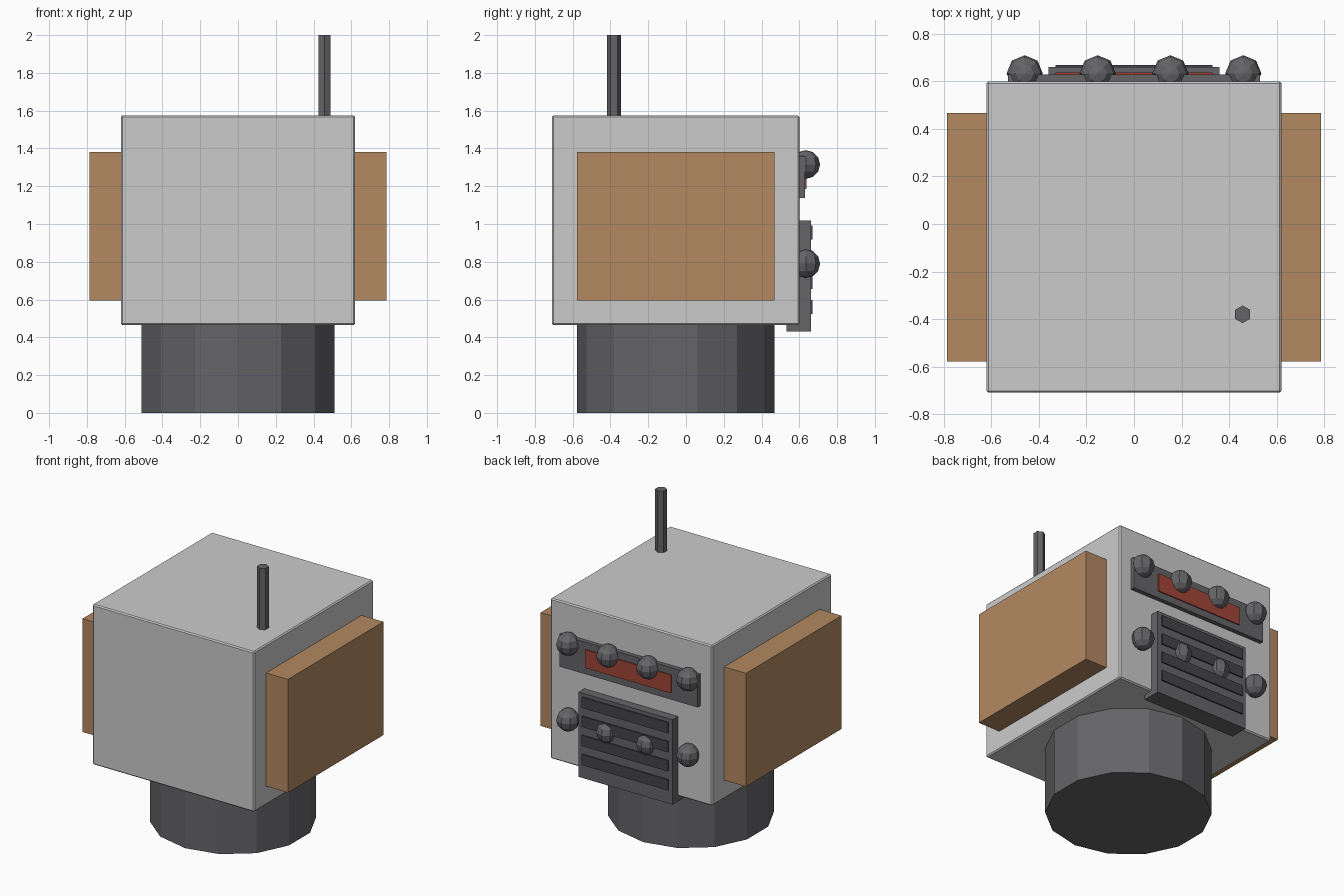
import bpy

if "Cube" in bpy.data.objects:
    bpy.data.objects.remove(bpy.data.objects["Cube"])


def paint(name, colour):
    mat = bpy.data.materials.new(name)
    mat.diffuse_color = (*colour, 1)
    mat.use_nodes = True
    mat.node_tree.nodes["Principled BSDF"].inputs["Base Color"].default_value = mat.diffuse_color
    return mat


BROWN = paint("brown", (0.45, 0.25, 0.12))
RED = paint("red", (0.35, 0.06, 0.04))
DARK = paint("dark_grey", (0.13, 0.13, 0.14))
DARKER = paint("darker_grey", (0.06, 0.06, 0.065))


def finish(name, mat):
    ob = bpy.context.object
    ob.name = ob.data.name = name
    if mat:
        ob.data.materials.append(mat)
    return ob


def box(name, x, y, z, mat=None):
    """Box from (min, max) ranges along each axis."""
    bpy.ops.mesh.primitive_cube_add(size=1, location=[(a + b) / 2 for a, b in (x, y, z)])
    ob = finish(name, mat)
    ob.scale = [b - a for a, b in (x, y, z)]
    bpy.ops.object.transform_apply(location=False, rotation=False, scale=True)
    return ob


def post(name, sides, radius, x, y, z, mat=None):
    bpy.ops.mesh.primitive_cylinder_add(vertices=sides, radius=radius, depth=z[1] - z[0],
                                        location=(x, y, (z[0] + z[1]) / 2))
    return finish(name, mat)


# Main body with a fine edge bevel
body = box("body", (-0.62, 0.62), (-0.71, 0.60), (0.465, 1.575))
bevel = body.modifiers.new("edge", "BEVEL")
bevel.width = 0.008
bevel.segments = 1

# Base and aerial
post("base", 14, 0.523, 0, -0.055, (0, 0.48), DARK)
post("aerial", 6, 0.037, 0.457, -0.38, (1.5, 2.0), DARK)

# Side pads
for side, label in ((-1, "left"), (1, "right")):
    xs = sorted((side * 0.60, side * 0.787))
    box(f"{label}_side_pad", xs, (-0.578, 0.468), (0.595, 1.38), BROWN)

# Upper back plate with red strip
box("back_plate", (-0.53, 0.53), (0.58, 0.63), (1.137, 1.359), DARK)
box("red_strip", (-0.33, 0.33), (0.61, 0.637), (1.184, 1.31), RED)

# Vent with four slats
box("vent", (-0.36, 0.36), (0.533, 0.661), (0.43, 1.018), DARK)
for i in range(4):
    zc = 0.56 + i * 0.132
    box(f"vent_slat_{i + 1}", (-0.33, 0.33), (0.64, 0.67), (zc - 0.037, zc + 0.037), DARKER)

# Two rows of round studs
for row, z in (("upper", 1.315), ("lower", 0.79)):
    for i, x in enumerate((-0.46, -0.153, 0.153, 0.46)):
        bpy.ops.mesh.primitive_uv_sphere_add(segments=8, ring_count=6, radius=0.076,
                                             location=(x, 0.634, z))
        finish(f"{row}_stud_{i + 1}", DARK)
